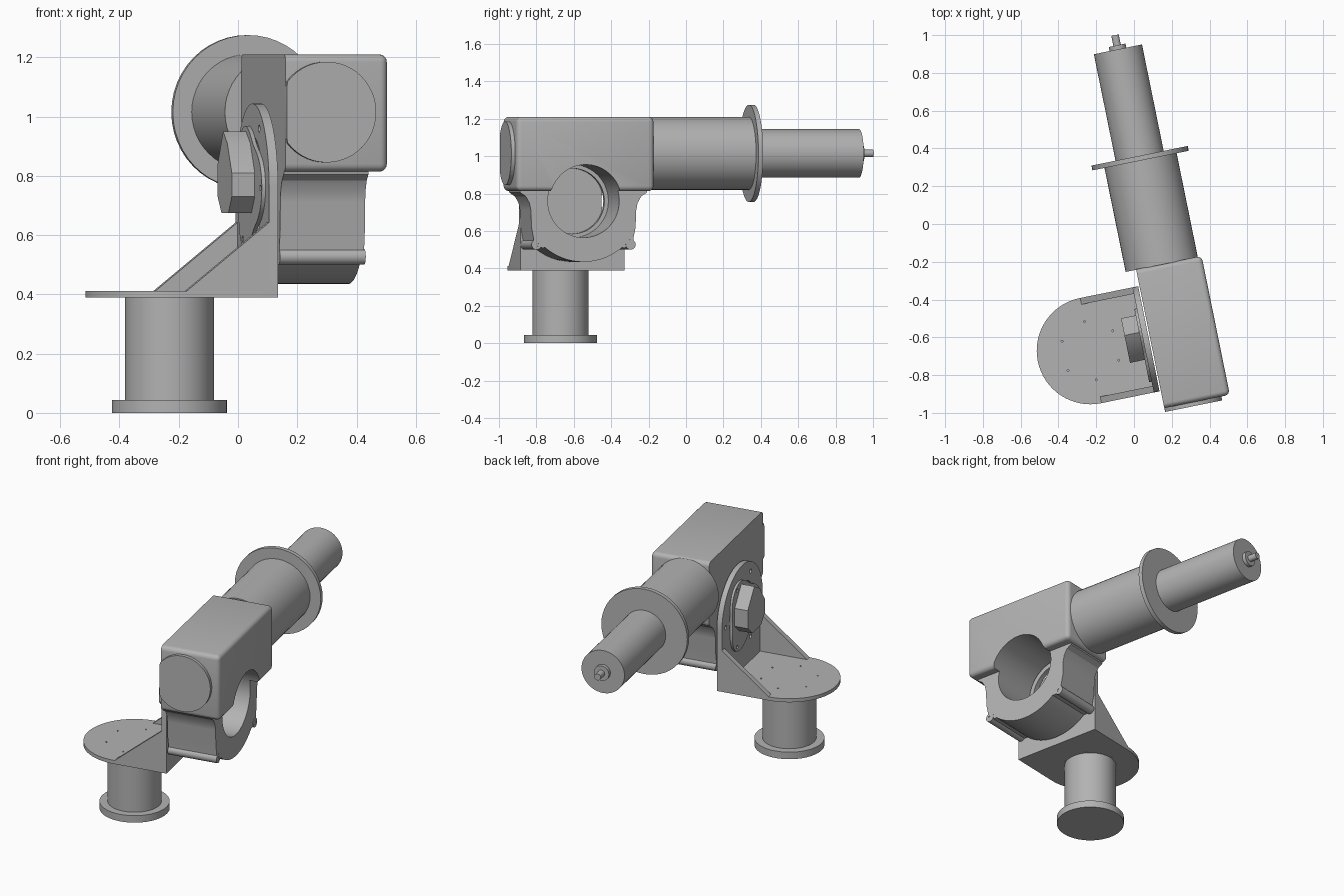
import bpy, bmesh
from math import sin, cos, pi, radians
from mathutils import Matrix, Vector

if "Cube" in bpy.data.objects:
    bpy.data.objects.remove(bpy.data.objects["Cube"])

TURN = Matrix.Rotation(radians(11.5), 4, 'Z')   # whole assembly is turned about z
PV, PZ = -0.611, 0.76                           # pivot axis of the joint
TU, TZ = 0.101, 1.015                           # axis of the long tube
BU = -0.36                                      # base column position
LEFT = -0.037                                   # inner side of the housing

grey = bpy.data.materials.new("machine_grey")
grey.use_nodes = True
grey.diffuse_color = (0.45, 0.45, 0.45, 1)
grey.node_tree.nodes["Principled BSDF"].inputs["Base Color"].default_value = (0.45, 0.45, 0.45, 1)


def finish(name, bm):
    bmesh.ops.recalc_face_normals(bm, faces=bm.faces)
    mesh = bpy.data.meshes.new(name)
    bm.to_mesh(mesh)
    bm.free()
    mesh.materials.append(grey)
    ob = bpy.data.objects.new(name, mesh)
    ob.matrix_world = TURN
    bpy.context.collection.objects.link(ob)
    return ob


def extrude(name, pts, axis, a, b):
    """Extrude a flat outline along x, y or z from a to b."""
    place = {'x': lambda p, h: (h, p[0], p[1]),
             'y': lambda p, h: (p[0], h, p[1]),
             'z': lambda p, h: (p[0], p[1], h)}[axis]
    bm = bmesh.new()
    face = bm.faces.new([bm.verts.new(place(p, a)) for p in pts])
    top = bmesh.ops.extrude_face_region(bm, geom=[face])["geom"]
    shift = Vector(place((0, 0), b - a))
    bmesh.ops.translate(bm, vec=shift, verts=[g for g in top if isinstance(g, bmesh.types.BMVert)])
    return finish(name, bm)


def arc(cx, cy, r, start=0.0, sweep=360.0, n=48):
    count = n if sweep == 360 else n + 1
    return [(cx + r * cos(radians(start + sweep * i / n)),
             cy + r * sin(radians(start + sweep * i / n))) for i in range(count)]


def cut(ob, *cutters):
    for c in cutters:
        c.hide_render = True
        mod = ob.modifiers.new("cut", 'BOOLEAN')
        mod.operation = 'DIFFERENCE'
        mod.solver = 'EXACT'
        mod.object = c
        bpy.context.view_layer.objects.active = ob
        bpy.ops.object.modifier_apply(modifier=mod.name)
        bpy.data.objects.remove(c)


def smooth(ob):
    bpy.ops.object.select_all(action='DESELECT')
    ob.select_set(True)
    bpy.context.view_layer.objects.active = ob
    bpy.ops.object.shade_smooth_by_angle(angle=radians(25))


parts = []

# Base foot and column
parts.append(extrude("base_foot", arc(BU, PV, 0.195), 'z', 0, 0.043))
parts.append(extrude("base_column", arc(BU, PV, 0.15), 'z', 0.043, 0.39))

# Bracket shelf with a ring of small holes
W = 0.284
shelf = extrude("bracket_shelf", arc(BU, PV, W, 90, 180, 32) + [(-0.044, PV - W), (-0.044, PV + W)],
                'z', 0.39, 0.412)
for k in range(6):
    x, y = arc(BU, PV, 0.158, 30, 360, 6)[k]
    cut(shelf, extrude("hole", arc(x, y, 0.005, n=10), 'z', 0.38, 0.42))
parts.append(shelf)

# Upright bracket plate with central opening and screw holes
upright = extrude("bracket_upright", arc(PV, PZ, W, 0, 180, 32) + [(PV - W, 0.39), (PV + W, 0.39)],
                  'x', -0.075, -0.044)
cut(upright, extrude("opening", arc(PV, PZ, 0.175), 'x', -0.1, 0))
for x, z in arc(PV, PZ, 0.23, 0, 360, 3):
    cut(upright, extrude("hole", arc(x, z, 0.013, n=16), 'x', -0.1, 0))
parts.append(upright)

# Gussets on both sides of the bracket
for name, v in (("front_gusset", PV - W), ("back_gusset", PV + W - 0.035)):
    parts.append(extrude(name, [(BU, 0.41), (-0.046, 0.41), (-0.046, 0.655), (-0.06, 0.655)],
                         'y', v, v + 0.035))

# Three-lobed motor flange
lobes = []
for i in range(60):
    t = 2 * pi * i / 60
    r = 0.195 + 0.03 * cos(3 * (t - pi))
    lobes.append((PV + r * cos(t), PZ + r * sin(t)))
flange = extrude("motor_flange", lobes, 'x', -0.088, -0.075)
for x, z in arc(PV, PZ, 0.2, 60, 360, 3):
    cut(flange, extrude("hole", arc(x, z, 0.01, n=16), 'x', -0.1, -0.06))
parts.append(flange)

# Motor block
motor = [(-0.568, 0.95), (-0.476, 0.84), (-0.476, 0.73), (-0.54, 0.675),
         (-0.66, 0.675), (-0.716, 0.73), (-0.716, 0.81), (-0.64, 0.91)]
parts.append(extrude("motor_block", motor, 'x', -0.167, -0.088))


def bore():
    return extrude("bore", arc(PV, PZ, 0.195, n=64), 'x', -0.2, 0.5)


# Upper gearbox housing with rounded edges
bm = bmesh.new()
bmesh.ops.create_cube(bm, size=1)
bmesh.ops.scale(bm, vec=(0.317 - LEFT, 0.75, 0.396), verts=bm.verts)
bmesh.ops.translate(bm, vec=((0.317 + LEFT) / 2, -0.612, 1.012), verts=bm.verts)
edges = [e for e in bm.edges if not all(v.co.x < 0 for v in e.verts)]
bmesh.ops.bevel(bm, geom=edges, offset=0.026, segments=4, profile=0.5, affect='EDGES')
box = finish("gearbox_housing", bm)
cut(box, bore())
parts.append(box)

# Round front cap, trimmed flush with the inner side
cap = [(max(u, LEFT), z) for u, z in arc(TU, TZ, 0.17)]
cap = [p for i, p in enumerate(cap) if p[0] > LEFT or cap[i - 1][0] > LEFT
       or cap[(i + 1) % len(cap)][0] > LEFT]
parts.append(extrude("front_cap", cap, 'y', -1.008, -0.97))

# Lower joint housing: mirrored outline around the bore
half = [(0.35, 0.83), (0.345, 0.805), (0.315, 0.785), (0.295, 0.75), (0.287, 0.71),
        (0.284, 0.62), (0.272, 0.56), (0.272, 0.52), (0.225, 0.51)]
outline = ([(PV + w, z) for w, z in half]
           + arc(PV, PZ, 0.325, -50, -80, 24)
           + [(PV - w, z) for w, z in reversed(half)])
lower = extrude("joint_housing", outline, 'x', LEFT, 0.255)
cut(lower, bore())
parts.append(lower)

# Lugs along the lower corners
for name, side in (("front_lug", -1), ("back_lug", 1)):
    v = PV + side * 0.257
    lug = extrude(name, arc(v, 0.527, 0.027, n=24), 'x', LEFT, 0.258)
    cut(lug, extrude("hole", arc(v, 0.527, 0.011, n=16), 'x', 0.2, 0.3))
    parts.append(lug)

# Long tube, stepped along its axis
for name, r, a, b in (("main_tube", 0.195, -0.24, 0.323), ("tube_flange", 0.26, 0.322, 0.348),
                      ("slim_tube", 0.13, 0.348, 0.923), ("end_boss", 0.045, 0.92, 0.945),
                      ("end_shaft", 0.02, 0.94, 1.0)):
    parts.append(extrude(name, arc(TU, TZ, r), 'y', a, b))

for ob in parts:
    smooth(ob)
